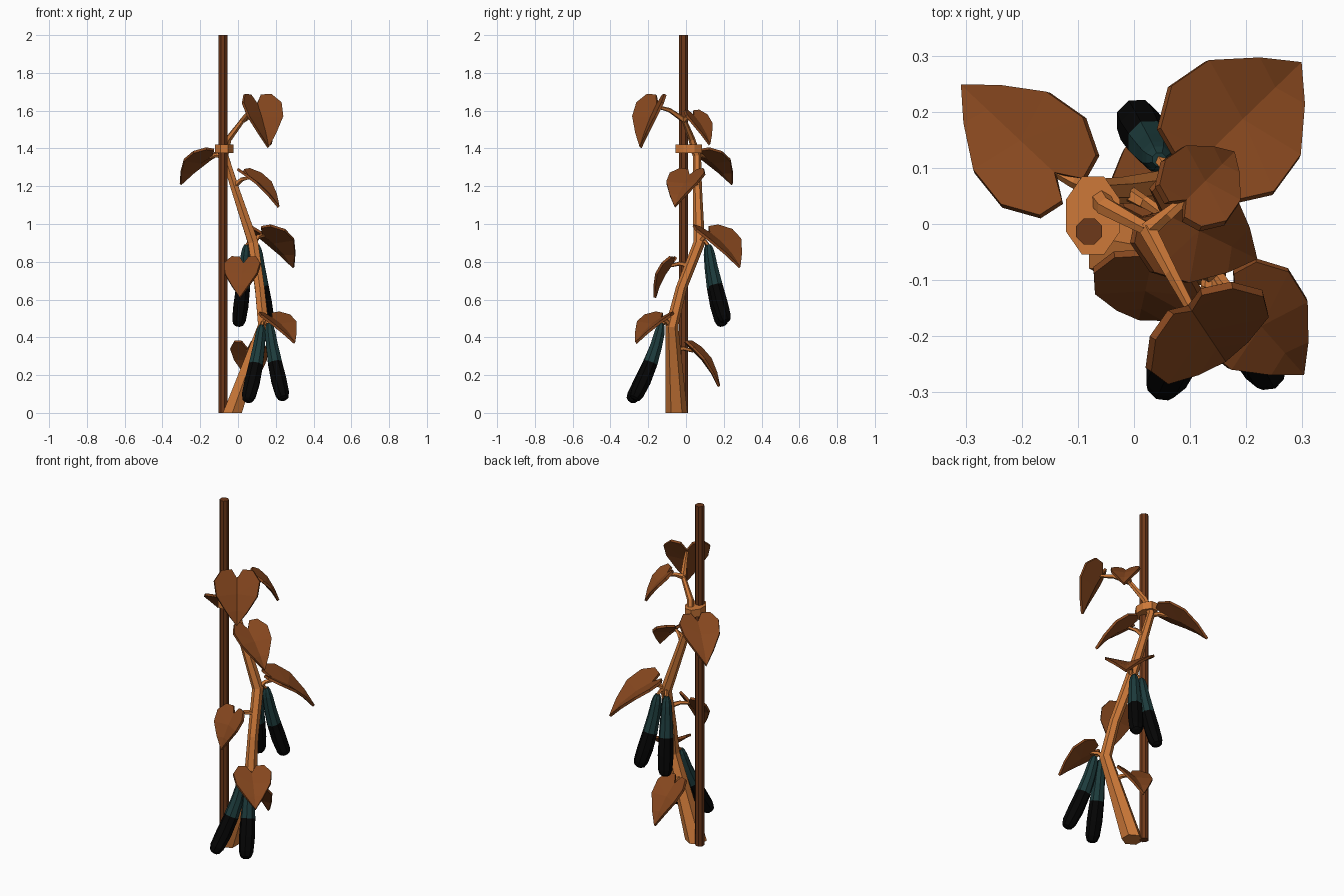
import bpy, bmesh, math
from mathutils import Vector as V

if "Cube" in bpy.data.objects:
    bpy.data.objects.remove(bpy.data.objects["Cube"])


def material(name, rgb):
    m = bpy.data.materials.new(name)
    m.diffuse_color = (*rgb, 1)
    m.use_nodes = True
    m.node_tree.nodes["Principled BSDF"].inputs["Base Color"].default_value = m.diffuse_color
    return m


STEM = material("stem_orange", (0.61, 0.19, 0.04))
LEAF = material("leaf_brown", (0.235, 0.062, 0.013))
POLE = material("pole_brown", (0.155, 0.04, 0.010))
TEAL = material("fruit_teal", (0.012, 0.044, 0.045))
BLACK = material("fruit_black", (0.0015, 0.0015, 0.0015))


def finish(name, bm, mats):
    bmesh.ops.recalc_face_normals(bm, faces=bm.faces)
    me = bpy.data.meshes.new(name)
    bm.to_mesh(me)
    bm.free()
    for m in mats:
        me.materials.append(m)
    ob = bpy.data.objects.new(name, me)
    bpy.context.collection.objects.link(ob)
    return ob


def tube(name, pts, radii, sides, mats, flat_start=False, split=None):
    """Capped tube along a path; faces from ring 'split' on take slot 1."""
    bm = bmesh.new()
    pts = [V(p) for p in pts]
    rings = []
    for i, p in enumerate(pts):
        t = (pts[min(i + 1, len(pts) - 1)] - pts[max(i - 1, 0)]).normalized()
        if flat_start and i == 0:
            t = V((0, 0, 1))
        ref = V((1, 0, 0)) if abs(t.x) < 0.85 else V((0, 1, 0))
        a = (ref - t * ref.dot(t)).normalized()
        b = t.cross(a)
        rings.append([bm.verts.new(p + radii[i] * (
            a * math.cos(math.tau * (k + 0.5) / sides) + b * math.sin(math.tau * (k + 0.5) / sides)))
            for k in range(sides)])
    for i in range(len(rings) - 1):
        for k in range(sides):
            j = (k + 1) % sides
            f = bm.faces.new((rings[i][k], rings[i][j], rings[i + 1][j], rings[i + 1][k]))
            f.material_index = int(split is not None and i >= split)
    bm.faces.new(rings[0])
    bm.faces.new(rings[-1]).material_index = int(split is not None)
    return finish(name, bm, mats)


# support pole
tube("support_pole", [(-0.08, -0.013, 0), (-0.08, -0.013, 2)], [0.025, 0.025], 8, [POLE])

# winding main stem
tube("main_stem",
     [(-0.03, -0.05, 0), (0.135, -0.075, 0.46), (0.115, -0.025, 0.66), (0.08, 0.07, 0.90),
      (-0.02, 0.06, 1.20), (-0.07, 0.058, 1.36), (-0.05, 0.03, 1.45), (0.025, -0.01, 1.55)],
     [0.058, 0.034, 0.029, 0.031, 0.024, 0.022, 0.018, 0.013], 6, [STEM], True)

# collar tying the stem to the pole
bm = bmesh.new()
low, high = [[bm.verts.new((-0.073 + 0.052 * math.cos(a), 0.015 + 0.075 * math.sin(a), z))
              for a in [math.tau * (k + 0.5) / 8 for k in range(8)]] for z in (1.375, 1.42)]
bm.faces.new(low)
bm.faces.new(high)
for k in range(8):
    bm.faces.new((low[k], low[k - 1], high[k - 1], high[k]))
finish("tie_collar", bm, [STEM])

# half of the heart outline: (along the length, across the width)
HALF = [(-0.19, 0.13), (-0.17, 0.34), (0.06, 0.49), (0.38, 0.44), (0.72, 0.22)]


def leaf(name, root, base, tip, width, fold=0.25, arch=0.06):
    root, base, tip = V(root), V(base), V(tip)
    d = tip - base
    side = d.cross(V((0, 0, 1))).normalized()
    up = side.cross(d).normalized()
    bm = bmesh.new()

    def vert(u, v):
        h = arch * d.length * math.sin(math.pi * max(u, -0.2)) + fold * width * abs(v)
        return bm.verts.new(base + d * u + side * (v * width) + up * h)
    m0, m1, m2, end = [vert(u, 0) for u in (0, 0.33, 0.68, 1)]
    for s in (1, -1):
        a, b, c, e, f = [vert(u, v * s) for u, v in HALF]
        for face in ((m0, a, b), (m0, b, c, m1), (m1, c, e), (m1, e, f, m2), (m2, f, end)):
            bm.faces.new(face if s > 0 else face[::-1])
    ob = finish(name, bm, [LEAF])
    mod = ob.modifiers.new("thickness", "SOLIDIFY")
    mod.thickness = 0.014
    mod.offset = 0
    # leaf stalk, arched a little
    mid = root.lerp(base, 0.55) + V((0, 0, 0.006))
    tube(name + "_stalk", [root, mid, base.lerp(tip, 0.06)], [0.016, 0.012, 0.009], 5, [STEM])


LEAVES = [  # stalk root, leaf base, leaf tip, width, fold
    ((0.09, -0.07, 0.33), (0.05, 0.03, 0.34), (0.08, 0.175, 0.14), 0.20),
    ((0.135, -0.08, 0.46), (0.18, -0.13, 0.50), (0.30, -0.265, 0.37), 0.21),
    ((0.10, 0.02, 0.78), (0.03, -0.075, 0.79), (0.01, -0.165, 0.61), 0.20),
    ((0.08, 0.07, 0.90), (0.13, 0.125, 0.95), (0.295, 0.285, 0.77), 0.27),
    ((-0.02, 0.06, 1.20), (0.05, 0.02, 1.255), (0.215, -0.06, 1.09), 0.21),
    ((-0.07, 0.06, 1.35), (-0.14, 0.09, 1.365), (-0.305, 0.245, 1.21), 0.22),
    ((0.025, -0.01, 1.55), (0.10, -0.15, 1.635), (0.16, -0.24, 1.405), 0.25, 0.38, 0.03),
    ((0.025, -0.01, 1.55), (0.09, 0.04, 1.57), (0.175, 0.125, 1.42), 0.16),
]
for n, spec in enumerate(LEAVES):
    leaf(f"leaf_{n + 1}", *spec)


def fruit(name, root, top, end):
    root, top, end = V(root), V(top), V(end)
    d = end - top
    out = V((d.x, d.y, 0))

    def at(t):  # hangs down first, then sweeps outward
        return top + d * t - out * (0.5 * t * (1 - t))
    ts = [0, 0.05, 0.12, 0.3, 0.52, 0.75, 0.92, 0.98, 1]
    rs = [0.013, 0.023, 0.029, 0.034, 0.040, 0.043, 0.039, 0.029, 0.015]
    tube(name, [at(t) for t in ts], rs, 8, [TEAL, BLACK], split=4)
    tube(name + "_stalk", [root, root.lerp(top, 0.6) + V((0, 0, 0.015)), at(0.02)],
         [0.014, 0.010, 0.010], 5, [STEM])


# hanging fruit in two pairs
LOWER, UPPER = (0.135, -0.085, 0.46), (0.08, 0.075, 0.90)
fruit("lower_fruit_left", LOWER, (0.125, -0.13, 0.465), (0.048, -0.295, 0.06))
fruit("lower_fruit_right", LOWER, (0.165, -0.13, 0.475), (0.243, -0.275, 0.07))
fruit("upper_fruit_left", UPPER, (0.045, 0.115, 0.89), (0.0, 0.195, 0.46))
fruit("upper_fruit_right", UPPER, (0.10, 0.12, 0.89), (0.16, 0.212, 0.48))
